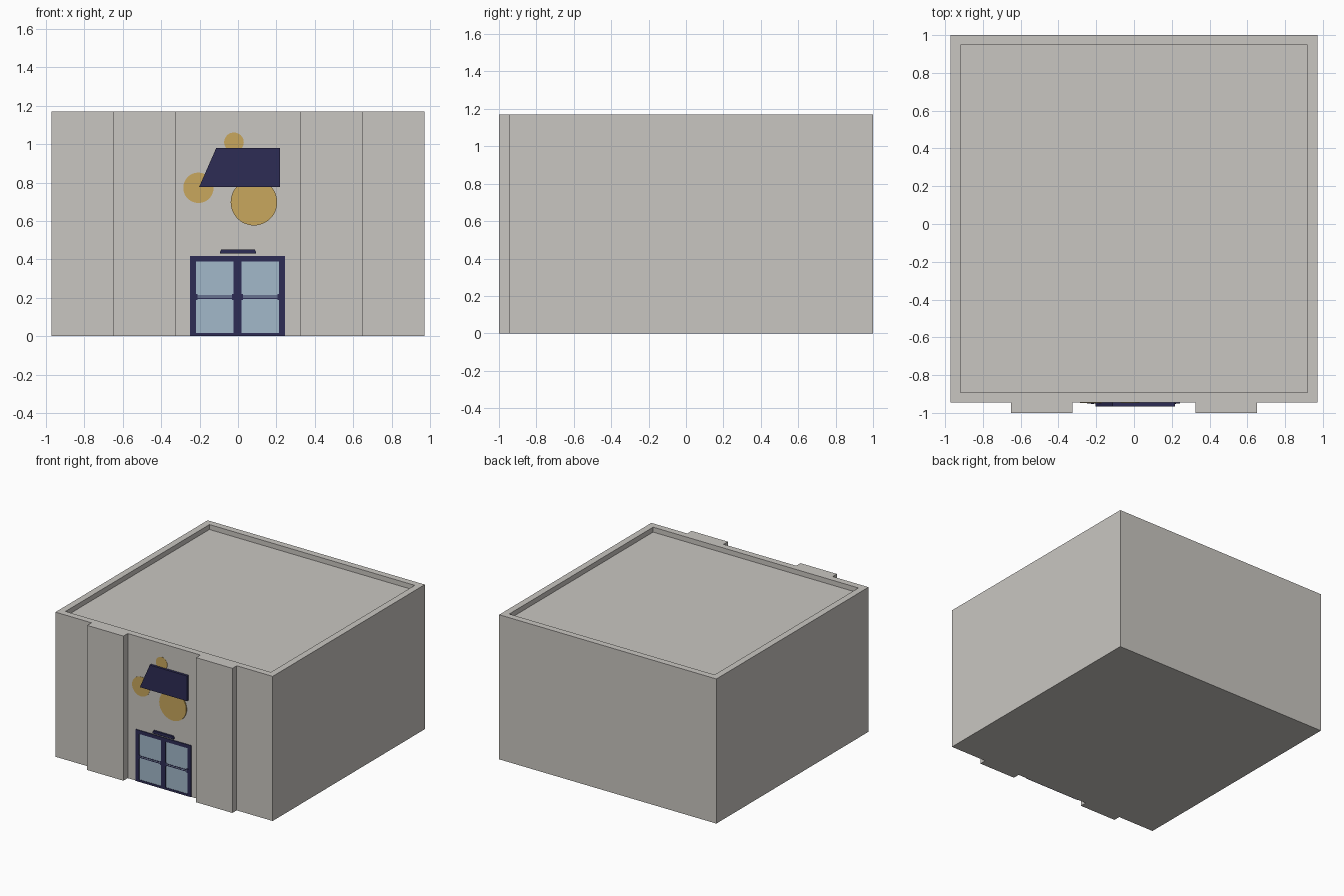
import bpy, bmesh, math

if "Cube" in bpy.data.objects:
    bpy.data.objects.remove(bpy.data.objects["Cube"])

WALL_Y = -0.945   # front wall plane
TOP = 1.17


def srgb(v):
    v /= 255
    return v / 12.92 if v < 0.04045 else ((v + 0.055) / 1.055) ** 2.4


def material(name, r, g, b):
    m = bpy.data.materials.new(name)
    m.diffuse_color = (srgb(r), srgb(g), srgb(b), 1)
    m.use_nodes = True
    m.node_tree.nodes["Principled BSDF"].inputs["Base Color"].default_value = m.diffuse_color
    return m


STONE = material("warm_grey_stone", 201, 198, 193)
NAVY = material("navy", 45, 44, 85)
GOLD = material("gold", 200, 167, 93)
GLASS = material("pale_blue_glass", 162, 184, 202)


def finish(bm, name, mat):
    bmesh.ops.recalc_face_normals(bm, faces=bm.faces)
    me = bpy.data.meshes.new(name)
    bm.to_mesh(me)
    bm.free()
    me.materials.append(mat)
    ob = bpy.data.objects.new(name, me)
    bpy.context.collection.objects.link(ob)
    return ob


def prism(bm, pts, y0, y1):
    """Extrude an outline in the x-z plane from y0 to y1."""
    face = bm.faces.new([bm.verts.new((x, y0, z)) for x, z in pts])
    ext = bmesh.ops.extrude_face_region(bm, geom=[face])["geom"]
    verts = [v for v in ext if isinstance(v, bmesh.types.BMVert)]
    bmesh.ops.translate(bm, verts=verts, vec=(0, y1 - y0, 0))


def rect(x0, x1, z0, z1):
    return [(x0, z0), (x1, z0), (x1, z1), (x0, z1)]


def plate(name, mat, outlines, depth, back=WALL_Y):
    """One object made of plates standing proud of the front wall."""
    bm = bmesh.new()
    for pts in outlines:
        prism(bm, pts, back, WALL_Y - depth)
    return finish(bm, name, mat)


def disc(name, x, z, r, depth):
    n = 48
    pts = [(x + r * math.cos(2 * math.pi * i / n), z + r * math.sin(2 * math.pi * i / n))
           for i in range(n)]
    ob = plate(name, GOLD, [pts], depth)
    for p in ob.data.polygons:
        p.use_smooth = len(p.vertices) == 4
    # crisp rim
    bm = bmesh.new()
    bm.from_mesh(ob.data)
    for e in bm.edges:
        e.smooth = e.calc_face_angle(0) < math.radians(30)
    bm.to_mesh(ob.data)
    bm.free()


# Main block with a sunken roof behind a parapet
bm = bmesh.new()
prism(bm, rect(-0.972, 0.972, 0, TOP), WALL_Y, 1.0)
bmesh.ops.recalc_face_normals(bm, faces=bm.faces)
roof = max(bm.faces, key=lambda f: f.calc_center_median().z)
bmesh.ops.inset_region(bm, faces=[roof], thickness=0.075)
ext = bmesh.ops.extrude_face_region(bm, geom=[roof])["geom"]
bmesh.ops.translate(bm, verts=[v for v in ext if isinstance(v, bmesh.types.BMVert)],
                    vec=(0, 0, -0.04))
if roof.is_valid:
    bmesh.ops.delete(bm, geom=[roof], context='FACES_ONLY')
finish(bm, "building_block", STONE)

# Pair of shallow pilasters on the front
plate("front_pilasters", STONE,
      [rect(s * 0.4875 - 0.1625, s * 0.4875 + 0.1625, 0, TOP) for s in (-1, 1)], 0.055)

# Wall decoration: gold discs and slanted canopy panel
disc("small_wall_disc", -0.021, 1.01, 0.051, 0.002)
disc("side_wall_disc", -0.206, 0.773, 0.079, 0.002)
disc("large_wall_disc", 0.083, 0.698, 0.121, 0.008)
plate("slanted_wall_panel", NAVY,
      [[(-0.203, 0.776), (0.218, 0.776), (0.218, 0.979), (-0.114, 0.979)]], 0.02)

# Double door: glass, frame, glazing bars and hinge blocks
DX = -0.0025
plate("door_glass", GLASS, [rect(DX - 0.24, DX + 0.24, 0.005, 0.41)], 0.003)
frame = [rect(DX - 0.247, DX + 0.247, 0.388, 0.417),
         rect(DX - 0.247, DX + 0.247, 0.0, 0.018),
         rect(DX - 0.02, DX + 0.02, 0.018, 0.388)]
bars, blocks = [], []
for s in (-1, 1):
    a, b = sorted((DX + s * 0.217, DX + s * 0.247))
    frame.append(rect(a, b, 0.018, 0.388))
    c, d = sorted((DX + s * 0.02, DX + s * 0.217))
    bars += [rect(c, d, z - 0.003, z + 0.003) for z in (0.198, 0.21)]
    for x in (c, d):
        blocks.append(rect(x - 0.008, x + 0.008, 0.188, 0.22))
plate("door_frame", NAVY, frame, 0.006)
plate("door_glazing_bars", NAVY, bars, 0.005)
plate("door_bar_blocks", NAVY, blocks, 0.007)

# Small lamp hood over the door
plate("door_lamp_hood", NAVY,
      [[(-0.094, 0.43), (0.094, 0.43), (0.094, 0.44), (0.086, 0.453),
        (-0.086, 0.453), (-0.094, 0.44)]], 0.015)
